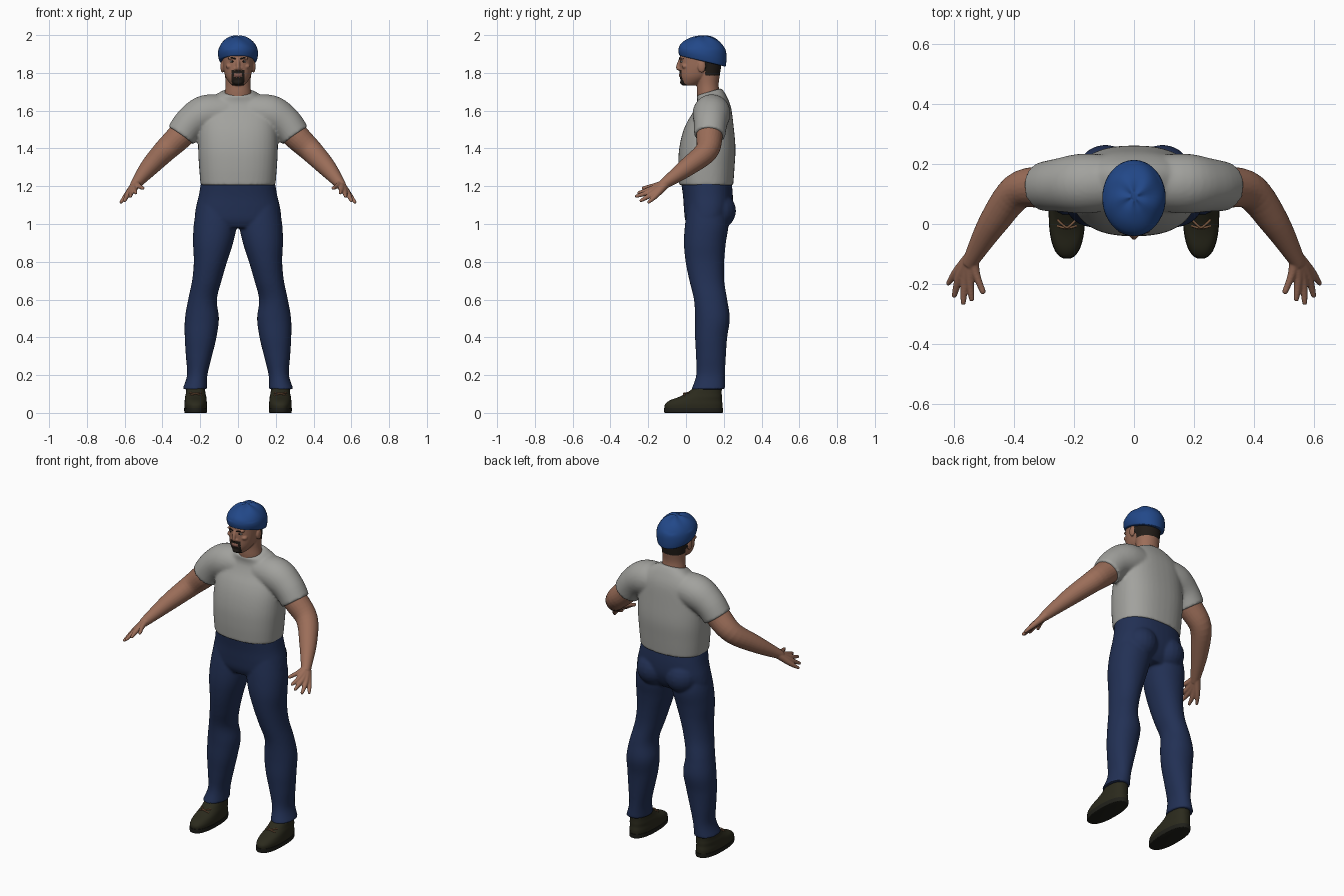
import bpy, bmesh, math
from mathutils import Vector, Matrix

cube = bpy.data.objects.get("Cube")
if cube:
    bpy.data.objects.remove(cube, do_unlink=True)


def material(name, r, g, b):
    mat = bpy.data.materials.new(name)
    mat.use_nodes = True
    mat.diffuse_color = (r, g, b, 1)
    mat.node_tree.nodes["Principled BSDF"].inputs["Base Color"].default_value = (r, g, b, 1)
    return mat


SHIRT = material("grey cotton", .36, .36, .34)
DENIM = material("navy denim", .016, .03, .09)
BLUE = material("cap blue", .016, .065, .25)
SKIN = material("skin", .33, .155, .1)
HAIR = material("dark hair", .016, .012, .009)
SHOE = material("dark olive leather", .024, .023, .012)
SOLE = material("black rubber", .014, .014, .01)
LACE = material("tan lace", .2, .1, .05)
WHITE = material("eye white", .4, .4, .38)
LIP = material("lips", .2, .09, .07)


def spline(rows, steps=5):
    """Smooth curve through rows of any length."""
    p = [Vector(r) for r in rows]
    out = []
    for i in range(len(p) - 1):
        a, b, c, d = p[max(i - 1, 0)], p[i], p[i + 1], p[min(i + 2, len(p) - 1)]
        for k in range(steps):
            t = k / steps
            out.append(b + (c - a) * (t / 2) + (a * 2 - b * 5 + c * 4 - d) * (t * t / 2)
                       + (b * 3 - a - c * 3 + d) * (t ** 3 / 2))
    return out + [p[-1]]


def bridge(bm, rings):
    """Closed skin over a list of point rings."""
    loops = [[bm.verts.new(co) for co in ring] for ring in rings]
    n = len(loops[0])
    faces = [bm.faces.new(loops[0]), bm.faces.new(loops[-1])]
    for a, b in zip(loops, loops[1:]):
        for i in range(n):
            j = (i + 1) % n
            faces.append(bm.faces.new((a[i], a[j], b[j], b[i])))
    bmesh.ops.recalc_face_normals(bm, faces=faces)


def oval(power, sides):
    for i in range(sides):
        a = math.tau * i / sides
        c, s = math.cos(a), math.sin(a)
        yield (math.copysign(abs(c) ** (2 / power), c), math.copysign(abs(s) ** (2 / power), s))


def loft(bm, rows, power=2, tilt=lambda z: 0, sides=40, mirror=1):
    """Level rings; each row is z, x, y, half width, half depth."""
    bridge(bm, [[(mirror * (x + u * rx), y + v * ry, z + tilt(z) * v * ry)
                 for u, v in oval(power, sides)] for z, x, y, rx, ry in spline(rows)])


def tube(bm, rows, mirror=1, sides=16):
    """Rings square to a path; each row is x, y, z, radius."""
    pts = spline(rows)
    rings = []
    for i, p in enumerate(pts):
        t = (pts[min(i + 1, len(pts) - 1)] - pts[max(i - 1, 0)]).to_3d().normalized()
        u = t.cross(Vector((0, 0, 1))).normalized()
        w = u.cross(t)
        ring = [p.to_3d() + (u * c + w * s) * p[3] for c, s in oval(2, sides)]
        rings.append([(mirror * q.x, q.y, q.z) for q in ring])
    bridge(bm, rings)


def ball(bm, loc, size):
    bmesh.ops.create_uvsphere(bm, u_segments=20, v_segments=12, radius=1,
                              matrix=Matrix.LocRotScale(Vector(loc), None, Vector(size)))


def finish(name, bm, mats, voxel=0, soften=3):
    """Make the object; a voxel size fuses its pieces into one surface."""
    mesh = bpy.data.meshes.new(name)
    bm.to_mesh(mesh)
    bm.free()
    obj = bpy.data.objects.new(name, mesh)
    bpy.context.collection.objects.link(obj)
    for m in mats:
        mesh.materials.append(m)
    bpy.ops.object.select_all(action='DESELECT')
    obj.select_set(True)
    bpy.context.view_layer.objects.active = obj
    if voxel:
        fuse = obj.modifiers.new("Fuse", 'REMESH')
        fuse.mode = 'VOXEL'
        fuse.voxel_size = voxel
        relax = obj.modifiers.new("Relax", 'SMOOTH')
        relax.iterations = soften
        for m in ("Fuse", "Relax"):
            bpy.ops.object.modifier_apply(modifier=m)
    bpy.ops.object.shade_smooth_by_angle(angle=math.radians(50))
    return obj


SIDES = ((1, "left"), (-1, "right"))

# Shirt: body, sleeves and collar
bm = bmesh.new()
loft(bm, [(1.205, 0, .107, .198, .143), (1.3, 0, .108, .206, .149), (1.4, 0, .113, .211, .149),
          (1.5, 0, .121, .207, .133), (1.6, 0, .138, .19, .102), (1.66, 0, .137, .15, .078),
          (1.7, 0, .122, .083, .066)], 2.4, lambda z: max(0, z - 1.55) * 2)
for s, side in SIDES:
    tube(bm, [(.06, .137, 1.59, .092), (.17, .135, 1.583, .1),
              (.25, .13, 1.535, .089), (.302, .125, 1.468, .082)], s, 32)
finish("shirt", bm, [SHIRT], .008, 6)

# Trousers: hips, seat and legs
bm = bmesh.new()
loft(bm, [(1.235, 0, .106, .193, .134), (1.15, 0, .116, .208, .132), (1.08, 0, .117, .224, .128),
          (1.02, 0, .11, .225, .114), (.98, 0, .105, .17, .09)], 2.3)
for s, side in SIDES:
    ball(bm, (s * .095, .165, 1.07), (.1, .1, .1))
    loft(bm, [(1.1, .115, .11, .1, .1), (1, .12, .11, .114, .115), (.9, .132, .1, .106, .111),
              (.8, .146, .1, .088, .102), (.7, .165, .11, .078, .092), (.6, .188, .13, .076, .088),
              (.5, .191, .14, .09, .092), (.4, .198, .133, .084, .085), (.3, .207, .132, .069, .079),
              (.2, .216, .13, .054, .076), (.125, .229, .118, .065, .089)], 2.1, mirror=s)
finish("trousers", bm, [DENIM], .008, 4)

# Arms with hands
for s, side in SIDES:
    bm = bmesh.new()
    tube(bm, [(.24, .127, 1.54, .07), (.305, .124, 1.467, .07), (.39, .108, 1.385, .061),
              (.47, .005, 1.3, .049), (.535, -.105, 1.22, .03), (.55, -.135, 1.2, .024)], s, 24)
    wrist = (.54, -.105, 1.215, .023)
    fingers = [((.548, -.18, 1.186, .016), (.542, -.25, 1.165, .009)),
               ((.563, -.18, 1.175, .016), (.57, -.262, 1.147, .009)),
               ((.58, -.173, 1.163, .016), (.6, -.238, 1.124, .009)),
               ((.592, -.16, 1.15, .015), (.62, -.198, 1.115, .008)),
               ((.528, -.165, 1.203, .014), (.505, -.225, 1.19, .01))]
    for knuckle, tip in fingers:
        tube(bm, [wrist, knuckle, tip], s)
        ball(bm, (s * tip[0], tip[1], tip[2]), [tip[3]] * 3)
    finish(side + "_arm", bm, [SKIN], .004)

# Head: skull, neck, nose, brows, cheeks and ears
bm = bmesh.new()
loft(bm, [(1.733, 0, .02, .03, .036), (1.75, 0, .032, .047, .057), (1.78, 0, .05, .066, .083),
          (1.82, 0, .065, .077, .099), (1.87, 0, .075, .082, .108), (1.92, 0, .085, .085, .11),
          (1.96, 0, .085, .06, .08)], 2.1)
loft(bm, [(1.63, 0, .125, .075, .06), (1.69, 0, .118, .07, .06), (1.74, 0, .115, .066, .058),
          (1.8, 0, .115, .07, .066), (1.86, 0, .11, .074, .08)])
tube(bm, [(0, -.028, 1.872, .009), (0, -.037, 1.85, .01), (0, -.043, 1.825, .011)])
ball(bm, (0, -.037, 1.823), (.014, .015, .01))
ball(bm, (0, -.028, 1.787), (.022, .011, .009))
ball(bm, (0, -.018, 1.75), (.024, .014, .014))
for s, side in SIDES:
    ball(bm, (s * .013, -.03, 1.821), (.009, .011, .007))
    ball(bm, (s * .03, -.021, 1.878), (.026, .012, .008))
    ball(bm, (s * .045, -.005, 1.835), (.02, .018, .014))
    ball(bm, (s * .083, .083, 1.833), (.01, .021, .032))
head = finish("head", bm, [SKIN, HAIR, LIP], .004, 2)

# Beard, lips and hair as face colours
for f in head.data.polygons:
    x, y, z = abs(f.center.x), f.center.y, f.center.z
    if y < .02 and z < 1.815:
        moustache = x < .034 and 1.798 < z < 1.813
        corners = .023 < x < .034 and z > 1.75
        chin = x < .031 and z < 1.777
        if moustache or corners or chin:
            f.material_index = 1
        elif x < .025 and 1.779 < z < 1.795:
            f.material_index = 2
    elif y > .1 and z > 1.785 and x < .084:
        f.material_index = 1

# Eyes and eyebrows
for s, side in SIDES:
    bm = bmesh.new()
    ball(bm, (s * .03, -.018, 1.86), (.013, .011, .006))
    finish(side + "_eye", bm, [WHITE])
    bm = bmesh.new()
    ball(bm, (s * .029, -.027, 1.86), (.005, .004, .005))
    finish(side + "_iris", bm, [HAIR])
    bm = bmesh.new()
    tube(bm, [(.012, -.034, 1.873, .003), (.032, -.031, 1.88, .004), (.053, -.014, 1.876, .002)], s)
    finish(side + "_eyebrow", bm, [HAIR])

# Knitted cap, lower at the back, with a soft gathered crown
bm = bmesh.new()
loft(bm, [(1.862, 0, .087, .093, .118), (1.868, 0, .087, .1, .124), (1.9, 0, .087, .106, .127),
          (1.935, 0, .09, .1, .12), (1.968, 0, .092, .078, .094), (1.99, 0, .093, .046, .056),
          (1.998, 0, .093, .012, .014)], 2, lambda z: -.24 * min(1, (2 - z) / .13))
for v in bm.verts:
    if v.co.z > 1.93:
        a = math.atan2(v.co.y - .09, v.co.x)
        v.co.z += .003 * math.sin(5 * a + 40 * v.co.z) - .002
finish("cap", bm, [BLUE])

# Shoes with soles and laces
for s, side in SIDES:
    bm = bmesh.new()
    loft(bm, [(.022, .224, .04, .058, .152), (.045, .224, .041, .06, .152), (.066, .224, .052, .058, .138),
              (.085, .224, .077, .056, .113), (.105, .224, .096, .052, .093),
              (.14, .225, .12, .048, .07)], 2.4, mirror=s)
    finish(side + "_shoe", bm, [SHOE])
    bm = bmesh.new()
    loft(bm, [(0, .224, .04, .056, .15), (.004, .224, .04, .06, .155),
              (.026, .224, .04, .061, .156)], 2.4, mirror=s)
    finish(side + "_sole", bm, [SOLE])
    bm = bmesh.new()
    for k in (1, -1):
        tube(bm, [(.224 - k * .032, .015, .106, .004), (.224, -.012, .103, .004),
                  (.224 + k * .032, -.006, .092, .004)], s, 8)
    finish(side + "_laces", bm, [LACE])
